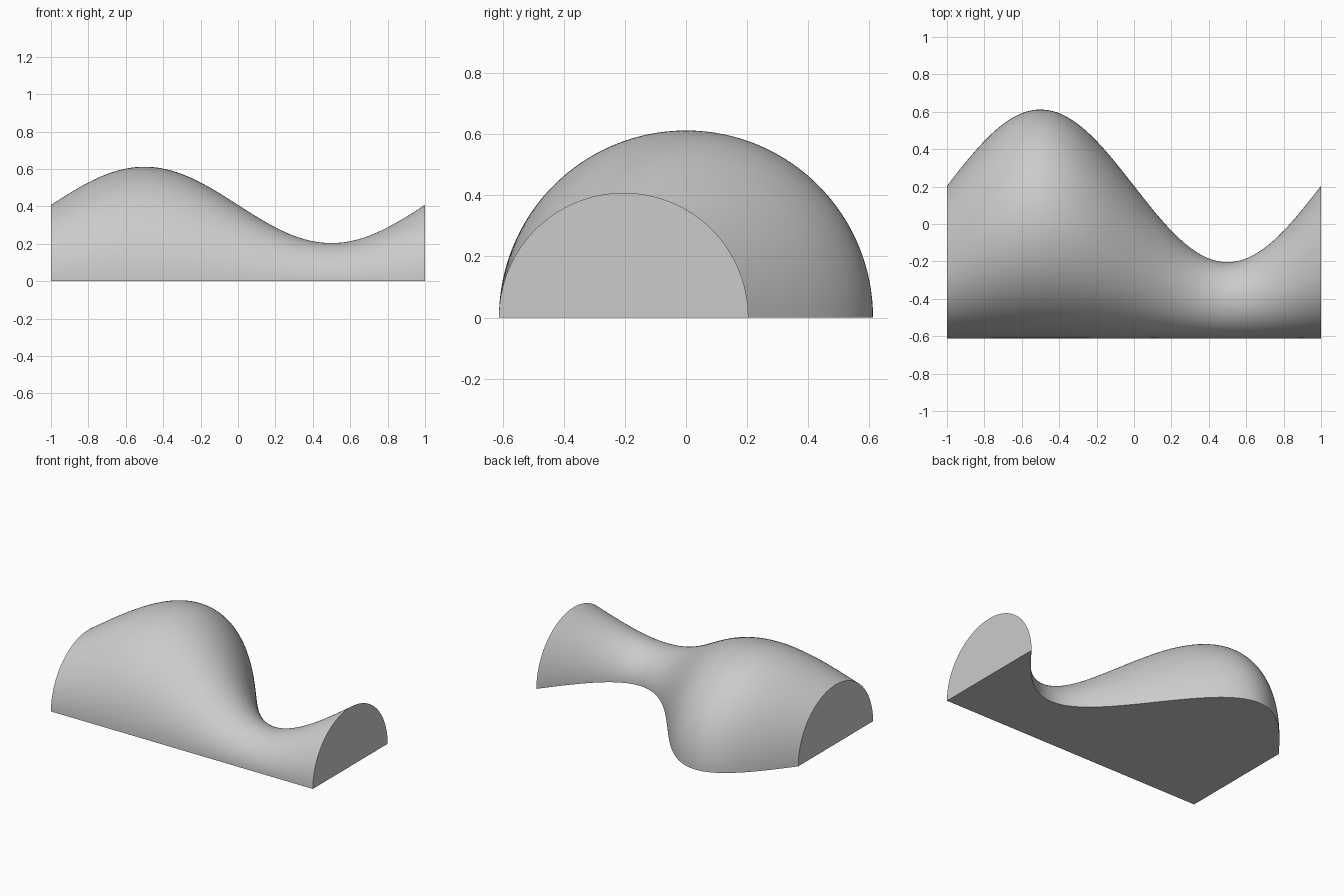
import bpy, bmesh
from math import sin, cos, pi, radians

cube = bpy.data.objects.get("Cube")
if cube:
    bpy.data.objects.remove(cube, do_unlink=True)

MEAN_RADIUS, WAVE = 0.408, 0.204
STATIONS, ARC_STEPS = 128, 64

# Plain grey finish
grey = bpy.data.materials.new("light_grey")
grey.use_nodes = True
colour = (0.6, 0.6, 0.6, 1)
grey.diffuse_color = colour
grey.node_tree.nodes["Principled BSDF"].inputs["Base Color"].default_value = colour


def half_round(bm, x):
    """Semicircular section whose radius follows a sine wave along x."""
    r = MEAN_RADIUS - WAVE * sin(pi * x)
    centre = r - MEAN_RADIUS - WAVE
    angles = [pi * i / ARC_STEPS for i in range(ARC_STEPS + 1)]
    return [bm.verts.new((x, centre - r * cos(a), r * sin(a))) for a in angles]


# Solid lofted through the sections: curved skin, flat underside, flat ends
bm = bmesh.new()
sections = [half_round(bm, 2 * i / STATIONS - 1) for i in range(STATIONS + 1)]
for a, b in zip(sections, sections[1:]):
    for i in range(ARC_STEPS):
        bm.faces.new((a[i], a[i + 1], b[i + 1], b[i]))
    bm.faces.new((a[-1], a[0], b[0], b[-1]))
bm.faces.new(sections[0])
bm.faces.new(sections[-1])
bmesh.ops.recalc_face_normals(bm, faces=bm.faces)

mesh = bpy.data.meshes.new("wavy_half_round_solid")
bm.to_mesh(mesh)
bm.free()
mesh.materials.append(grey)
solid = bpy.data.objects.new("wavy_half_round_solid", mesh)
bpy.context.collection.objects.link(solid)

# Smooth skin with crisp borders
bpy.ops.object.select_all(action='DESELECT')
solid.select_set(True)
bpy.context.view_layer.objects.active = solid
bpy.ops.object.shade_smooth_by_angle(angle=radians(30))
